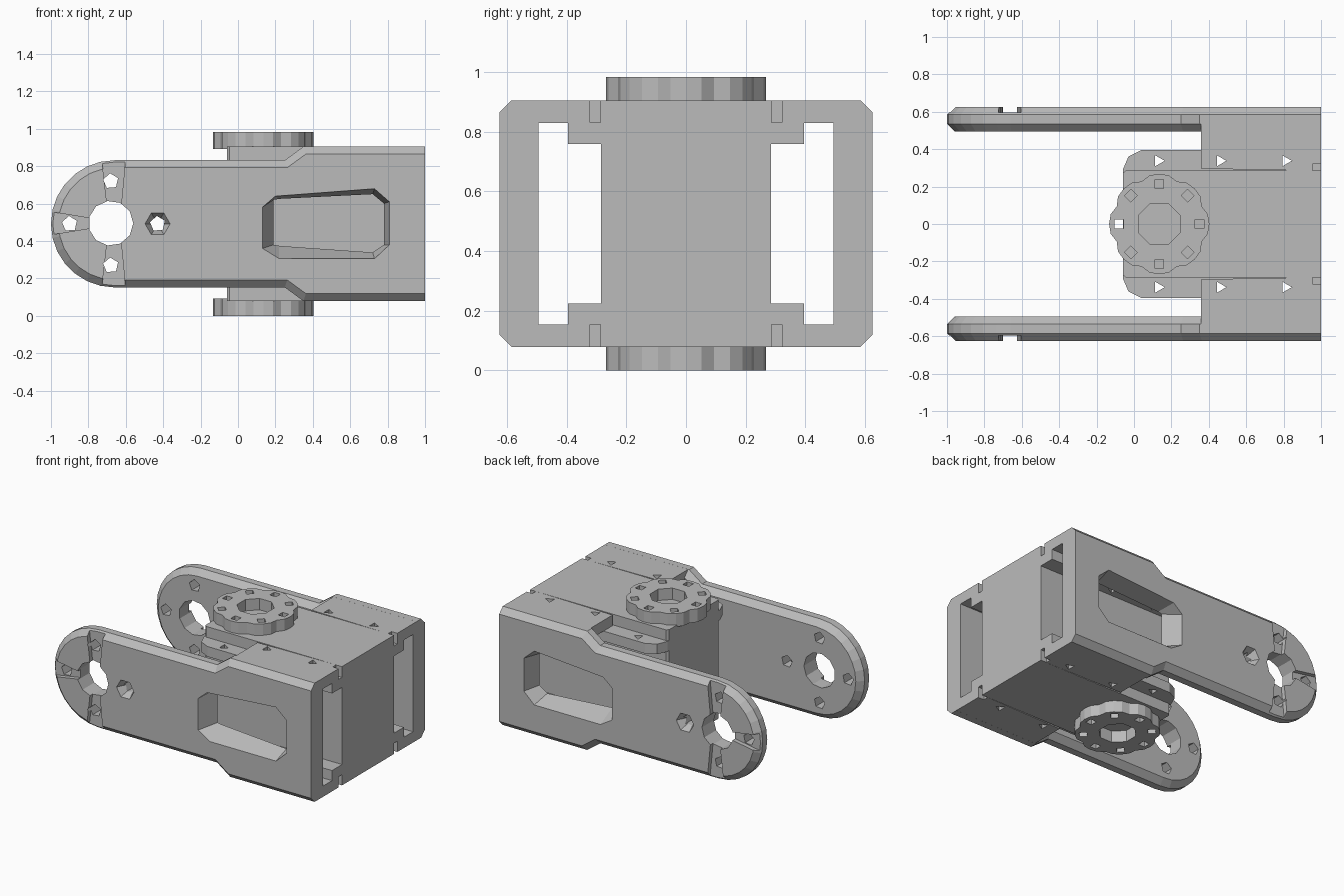
import bpy, bmesh
from math import cos, sin, pi
from mathutils import Vector

if "Cube" in bpy.data.objects:
    bpy.data.objects.remove(bpy.data.objects["Cube"])

grey = bpy.data.materials.new("plain grey")
grey.use_nodes = True
grey.diffuse_color = (0.5, 0.5, 0.5, 1)
grey.node_tree.nodes["Principled BSDF"].inputs["Base Color"].default_value = (0.5, 0.5, 0.5, 1)

MID = 0.492          # height of the plane of symmetry
HORN_X = 0.135       # pivot axis of the horns


def ring(cx, cy, r, n, turn=0.0):
    return [(cx + r * cos(turn + 2 * pi * i / n), cy + r * sin(turn + 2 * pi * i / n)) for i in range(n)]


def loft(name, axis, poly_a, a, poly_b, b, chamfer=0, keep=None):
    """Solid between two matching outlines placed at a and b along an axis."""
    def place(p, d):
        return {"x": (d, p[0], p[1]), "y": (p[0], d, p[1]), "z": (p[0], p[1], d)}[axis]
    bm = bmesh.new()
    va = [bm.verts.new(place(p, a)) for p in poly_a]
    vb = [bm.verts.new(place(p, b)) for p in poly_b]
    caps = [bm.faces.new(va), bm.faces.new(vb)]
    n = len(va)
    for i in range(n):
        bm.faces.new((va[i], va[(i + 1) % n], vb[(i + 1) % n], vb[i]))
    bmesh.ops.recalc_face_normals(bm, faces=bm.faces)
    if chamfer:
        rims = {e for f in caps for e in f.edges if keep is None or keep(e)}
        bmesh.ops.bevel(bm, geom=list(rims), offset=chamfer, segments=1, affect="EDGES", clamp_overlap=True)
        bmesh.ops.recalc_face_normals(bm, faces=bm.faces)
    mesh = bpy.data.meshes.new(name)
    bm.to_mesh(mesh)
    bm.free()
    mesh.materials.append(grey)
    ob = bpy.data.objects.new(name, mesh)
    bpy.context.collection.objects.link(ob)
    return ob


def prism(name, axis, poly, a, b, chamfer=0, keep=None):
    return loft(name, axis, poly, a, poly, b, chamfer, keep)


def rect(x0, x1, y0, y1):
    return [(x0, y0), (x1, y0), (x1, y1), (x0, y1)]


def cut(ob, cutters):
    """Subtract each cutter, bake the result and remove the cutter."""
    for c in cutters:
        c.hide_render = True
        m = ob.modifiers.new("cut", "BOOLEAN")
        m.operation, m.solver, m.object = "DIFFERENCE", "EXACT", c
        bpy.context.view_layer.update()
        baked = bpy.data.meshes.new_from_object(ob.evaluated_get(bpy.context.evaluated_depsgraph_get()))
        ob.modifiers.clear()
        ob.data = baked
        bpy.data.objects.remove(c)


# Side arms: round-ended plates that flare into the housing walls
R = 0.34
tip = [(-0.66 + R * cos(pi / 2 + pi * i / 14), MID + R * sin(pi / 2 + pi * i / 14)) for i in range(15)]
outline = tip + [(0.25, MID - R), (0.35, MID - 0.413), (1, MID - 0.413),
                 (1, MID + 0.413), (0.35, MID + 0.413), (0.25, MID + R)]
window_out = [(0.13, 0.36), (0.22, 0.305), (0.73, 0.305), (0.81, 0.38), (0.81, 0.61), (0.73, 0.68), (0.2, 0.64), (0.13, 0.58)]
window_in = [(0.19, 0.38), (0.22, 0.375), (0.72, 0.34), (0.78, 0.38), (0.78, 0.6), (0.72, 0.65), (0.22, 0.625), (0.19, 0.62)]

for s, side in ((-1, "front"), (1, "back")):
    arm = prism(side + "_arm", "y", outline, s * 0.495, s * 0.625, 0.04,
                lambda e: min(v.co.x for v in e.verts) < 0.99)
    tools = [loft("window_cutter", "y", window_out, s * 0.627, window_in, s * 0.493)]
    tools.append(prism("bore", "y", ring(-0.68, MID + 0.003, 0.12, 11), s * 0.4, s * 0.7))
    for x, z in ((-0.68, 0.72), (-0.68, 0.27), (-0.9, MID), (-0.43, MID)):
        tools.append(prism("pin_hole", "y", ring(x, z, 0.042, 5, 0.4), s * 0.4, s * 0.7))
    # shallow channels running from the rim to the bore
    for t in (-1, 1):
        wedge = [(-0.73, MID + t * 0.36), (-0.6, MID + t * 0.36), (-0.625, MID + t * 0.1), (-0.7, MID + t * 0.1)]
        tools.append(prism("channel", "y", wedge, s * 0.595, s * 0.7))
    tools.append(prism("tip_channel", "y", [(-1.02, 0.56), (-1.02, 0.43), (-0.78, 0.47), (-0.78, 0.52)], s * 0.595, s * 0.7))
    # flared recess around the rear pin hole
    tools.append(loft("rear_recess", "y", ring(-0.43, MID, 0.068, 6), s * 0.627, ring(-0.43, MID, 0.035, 6), s * 0.56))
    cut(arm, tools)

# Motor body
body = prism("motor_body", "z", [(-0.06, -0.27), (-0.045, -0.285), (1, -0.285), (1, 0.285), (-0.045, 0.285), (-0.06, 0.27)],
             0.08, 0.905)

for t, level in ((-1, "lower"), (1, "upper")):
    # Housing plate joining the two arms, with end notches and screw holes
    plate = prism(level + "_housing_plate", "z", rect(0.358, 1, -0.575, 0.575), MID + t * 0.338, MID + t * 0.4128)
    notches = [prism("notch", "z", rect(0.955, 1.1, *sorted((s * 0.286, s * 0.322))), MID + t * 0.3, MID + t * 0.5)
               for s in (-1, 1)]
    slits = [prism("slit", "z", [(0.3, s * 0.284), (0.3, s * 0.297), (0.94, s * 0.285), (0.94, s * 0.284)],
                   MID + t * 0.3, MID + t * 0.5) for s in (-1, 1)]
    screws = [(x, s) for x in (0.46, 0.81) for s in (-1, 1)]
    cut(plate, notches + slits + [prism("screw", "z", ring(x, s * 0.338, 0.034, 3), MID + t * 0.2, MID + t * 0.5)
                                  for x, s in screws])

    # Mounting ears along both sides of the motor
    for s, side in ((-1, "front"), (1, "back")):
        ear = prism(f"{level}_{side}_ear", "z",
                    [(-0.06, s * 0.27), (1, s * 0.27), (1, s * 0.395), (0.04, s * 0.395), (-0.03, s * 0.36), (-0.06, s * 0.29)],
                    MID + t * 0.268, MID + t * 0.3385)
        cut(ear, [prism("screw", "z", ring(x, s * 0.338, 0.034, 3), MID + t * 0.2, MID + t * 0.5)
                  for x in (0.13, 0.46, 0.81)])

    # Lobed horn disc with a hexagonal socket and eight small holes
    lobes = []
    for i in range(32):
        r = (0.268, 0.265, 0.246, 0.265)[i % 4]
        a = 2 * pi * i / 32
        lobes.append((HORN_X + r * cos(a), r * sin(a)))
    horn = prism(level + "_horn", "z", lobes, MID + t * 0.4, MID + t * 0.492)
    tools = [prism("socket", "z", ring(HORN_X, 0, 0.12, 8, pi / 8), MID + t * 0.38, MID + t * 0.6)]
    for i in range(8):
        a = pi * i / 4
        tools.append(prism("horn_hole", "z", ring(HORN_X + 0.215 * cos(a), 0.215 * sin(a), 0.034, 4, a + pi / 4),
                           MID + t * 0.38, MID + t * 0.6))
    cut(horn, tools)
